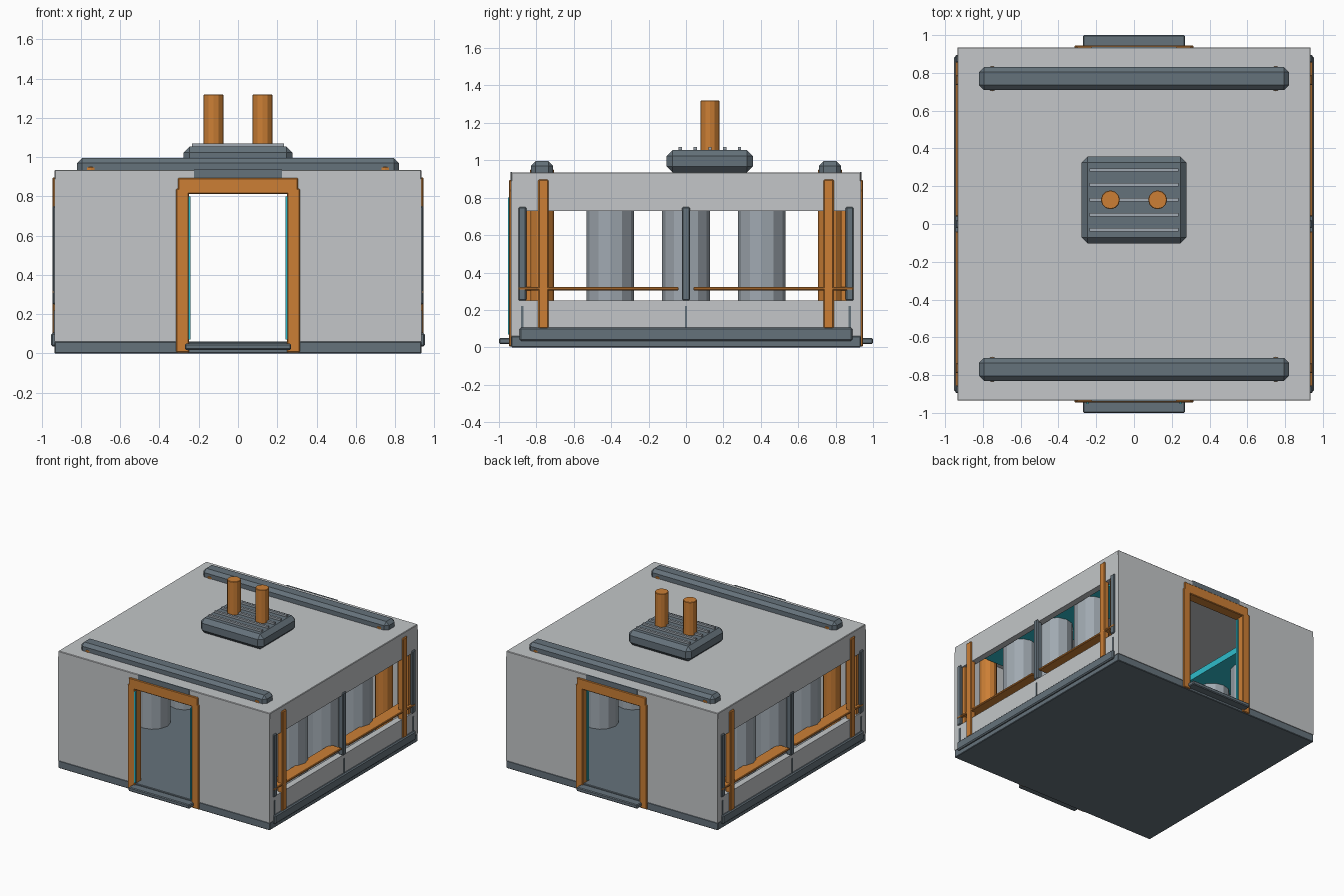
import bpy, math

if "Cube" in bpy.data.objects:
    bpy.data.objects.remove(bpy.data.objects["Cube"])


def srgb(h):
    c = [int(h[i:i + 2], 16) / 255 for i in (0, 2, 4)]
    return [v / 12.92 if v < 0.04045 else ((v + 0.055) / 1.055) ** 2.4 for v in c] + [1]


def mat(name, h):
    m = bpy.data.materials.new(name)
    m.diffuse_color = srgb(h)
    m.use_nodes = True
    m.node_tree.nodes["Principled BSDF"].inputs["Base Color"].default_value = m.diffuse_color
    return m


GREY = mat("light_grey", "c3c6c8")
SLATE = mat("slate", "65727b")
STEEL = mat("steel", "a0a9b1")
ORANGE = mat("orange", "cc7f35")
CYAN = mat("cyan", "2fbccb")


def finish(name, m, bevel=0):
    o = bpy.context.object
    o.name = name
    o.data.materials.append(m)
    if bevel:
        b = o.modifiers.new("bevel", 'BEVEL')
        b.width = bevel
        b.segments = 1
    return o


def box(name, m, x, y, z, bevel=0):
    """Box from (min, max) ranges."""
    r = [sorted(v) for v in (x, y, z)]
    bpy.ops.mesh.primitive_cube_add(size=1, location=[(a + b) / 2 for a, b in r])
    bpy.context.object.scale = [b - a for a, b in r]
    bpy.ops.object.transform_apply(location=False, rotation=False)
    return finish(name, m, bevel)


def cyl(name, m, x, y, z, r, sides=12, bevel=0):
    bpy.ops.mesh.primitive_cylinder_add(vertices=sides, radius=r, depth=z[1] - z[0],
                                        location=(x, y, (z[0] + z[1]) / 2))
    return finish(name, m, bevel)


W = 0.935   # half width of the shell
T = 0.05    # wall thickness

# Floor slab and roof
box("floor", SLATE, (-W, W), (-W, W), (0, 0.06), 0.004)
box("roof", GREY, (-W, W), (-W, W), (0.885, W), 0.004)

# Front and back walls, each with a framed doorway
for s, side in ((-1, "front"), (1, "back")):
    wy = (s * W, s * (W - T))
    for m in (-1, 1):
        box(side + "_wall", GREY, (m * 0.29, m * W), wy, (0.06, 0.89))
        box(side + "_door_jamb", ORANGE, (m * 0.25, m * 0.315),
            (s * 0.86, s * 0.946), (0.004, 0.84), 0.005)
    box(side + "_wall_top", GREY, (-0.3, 0.3), wy, (0.83, 0.89))
    box(side + "_door_lintel", ORANGE, (-0.305, 0.305),
        (s * 0.86, s * 0.946), (0.812, 0.895), 0.005)
    box(side + "_door_plate", SLATE, (-0.225, 0.225),
        (s * 0.93, s * 0.939), (0.893, 0.937))
    box(side + "_step", SLATE, (-0.27, 0.27), (s * 0.88, s * 1.0), (0.018, 0.05), 0.006)

# Light strips at the door edges
for m in (-1, 1):
    box("front_light_strip", CYAN, (m * 0.241, m * 0.252), (-0.952, -0.935), (0.07, 0.80))
    box("back_light_strip", CYAN, (m * 0.241, m * 0.252), (0.88, 0.897), (0.07, 0.80))

# Side walls, each with a wide open window
for s, side in ((-1, "left"), (1, "right")):
    wx = (s * W, s * (W - T))
    box(side + "_wall_lower", GREY, wx, (-W + T, W - T), (0.06, 0.25))
    box(side + "_wall_upper", GREY, wx, (-W + T, W - T), (0.73, 0.89))
    box(side + "_skirting", SLATE, (s * 0.9, s * 0.952), (-0.89, 0.89), (0.035, 0.105), 0.008)
    for y in (-0.875, 0, 0.875):
        box(side + "_mullion", SLATE, (s * 0.90, s * 0.945),
            (y - 0.021, y + 0.021), (0.25, 0.75), 0.006)
        box(side + "_seam", SLATE, (s * 0.93, s * 0.94), (y - 0.006, y + 0.006), (0.105, 0.22))
    for m in (-1, 1):
        box(side + "_strap", ORANGE, (s * 0.90, s * 0.946),
            (m * 0.735, m * 0.79), (0.1, 0.897), 0.006)
        box(side + "_window_rail", ORANGE, (s * 0.84, s * 0.946),
            (m * 0.04, m * 0.895), (0.305, 0.322), 0.004)
        # Corner post and round pillar
        box("corner_post", ORANGE, (s * 0.83, s * 0.925), (m * 0.83, m * 0.925), (0.02, 0.92))
        cyl("pillar", ORANGE, s * 0.75, m * 0.77, (0.05, 0.957), 0.065, 12, 0.01)
    # Row of tanks under a glowing ceiling panel
    for y in (-0.405, 0, 0.405):
        cyl(side + "_tank", STEEL, s * 0.75, y, (0.05, 0.80), 0.127, 12)
    box(side + "_ceiling_light", CYAN, (s * 0.52, s * 0.88), (-0.7, 0.7), (0.77, 0.82))

# Roof rails
for m in (-1, 1):
    box("roof_rail", SLATE, (-0.82, 0.82), (m * 0.71, m * 0.83), (0.90, 0.995), 0.025)

# Roof vent with slats and two chimneys
box("vent", SLATE, (-0.278, 0.278), (-0.103, 0.357), (0.935, 1.055), 0.032)
for i in range(5):
    y = -0.03 + 0.079 * i
    box("vent_slat", STEEL if i != 5 else SLATE, (-0.235, 0.235),
        (y - 0.009, y + 0.009), (1.04, 1.07))
for x in (-0.125, 0.125):
    cyl("chimney", ORANGE, x, 0.128, (1.04, 1.32), 0.05, 12, 0.003)
